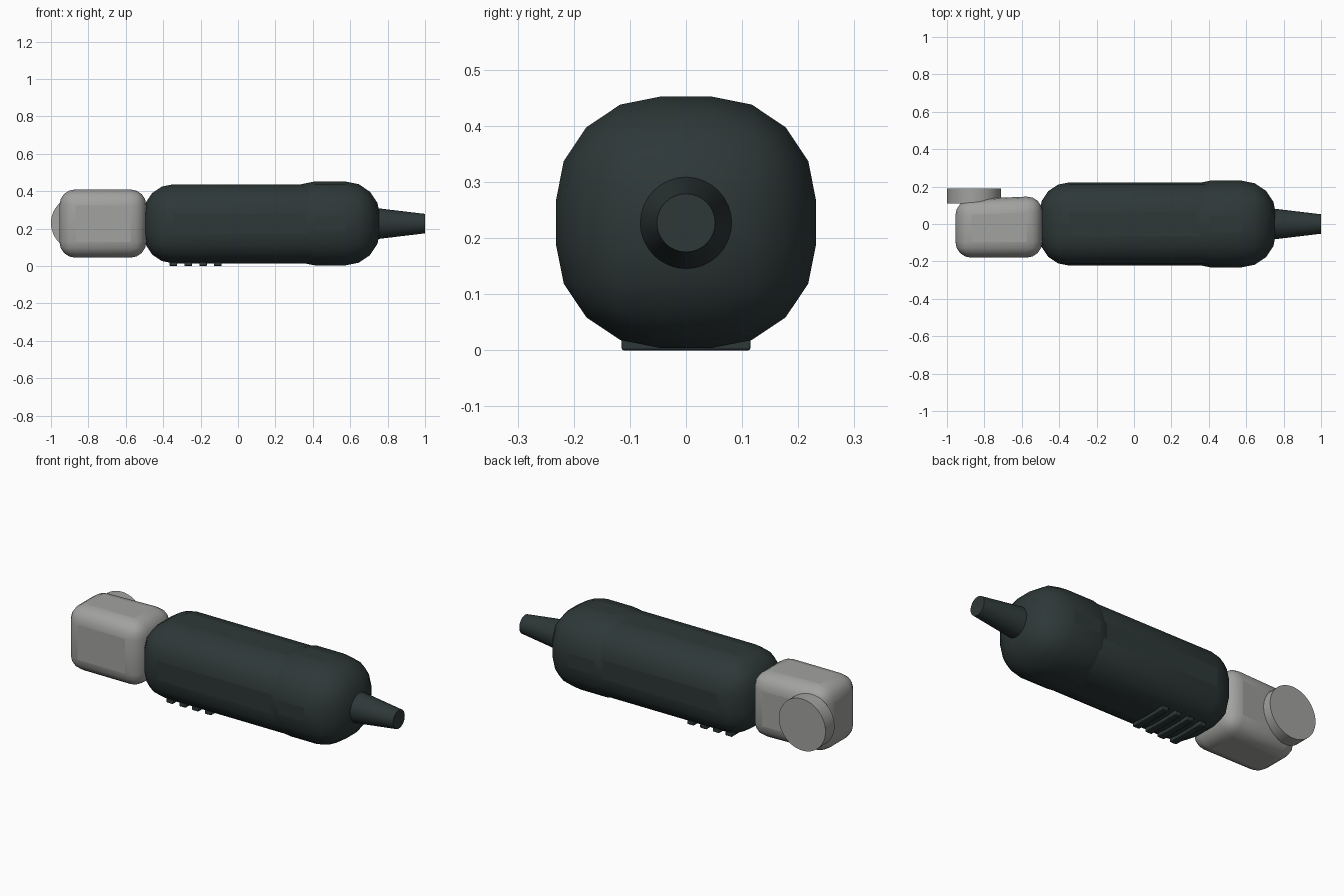
import bpy, math

cube = bpy.data.objects.get("Cube")
if cube:
    bpy.data.objects.remove(cube, do_unlink=True)


def make_material(name, color):
    m = bpy.data.materials.new(name)
    m.use_nodes = True
    m.diffuse_color = (*color, 1)
    m.node_tree.nodes["Principled BSDF"].inputs["Base Color"].default_value = (*color, 1)
    return m


dark = make_material("dark_green_grey", (0.027, 0.039, 0.039))
grey = make_material("light_grey", (0.36, 0.36, 0.35))


def finish(obj, name, mat, angle):
    obj.name = name
    obj.data.materials.append(mat)
    bpy.ops.object.shade_smooth_by_angle(angle=math.radians(angle))
    return obj


def rounded_box(name, low, high, radius, segments, mat):
    """Box between two corners, with all edges rounded."""
    center = [(a + b) / 2 for a, b in zip(low, high)]
    bpy.ops.mesh.primitive_cube_add(size=1, location=center)
    obj = bpy.context.object
    obj.scale = [b - a for a, b in zip(low, high)]
    bpy.ops.object.transform_apply(location=False, rotation=False, scale=True)
    bevel = obj.modifiers.new("rounding", "BEVEL")
    bevel.width = radius
    bevel.segments = segments
    bevel.limit_method = "NONE"
    return finish(obj, name, mat, 40)


# Handle: long grip with a slightly wider rear cap
rounded_box("grip", (-0.505, -0.222, 0.015), (0.58, 0.222, 0.437), 0.158, 4, dark)
rounded_box("rear_cap", (0.224, -0.232, 0.004), (0.76, 0.232, 0.452), 0.186, 4, dark)

# Grip ribs underneath
for i in range(4):
    x = -0.345 + i * 0.079
    rounded_box(f"grip_rib_{i + 1}", (x - 0.02, -0.115, 0), (x + 0.02, 0.115, 0.022),
                0.004, 2, dark)

# Gear head, slightly narrowed towards its outer back edge
head = rounded_box("head", (-0.955, -0.18, 0.045), (-0.49, 0.15, 0.41), 0.085, 4, grey)
for v in head.data.vertices:
    if v.co.x < 0 and v.co.y > 0:
        v.co.y -= 0.02

# Round disc on the back of the head
bpy.ops.mesh.primitive_cylinder_add(vertices=48, radius=0.145, depth=0.08,
                                    location=(-0.855, 0.15, 0.23),
                                    rotation=(math.pi / 2, 0, 0))
finish(bpy.context.object, "disc", grey, 30)

# Tapered cable sleeve
bpy.ops.mesh.primitive_cone_add(vertices=32, radius1=0.083, radius2=0.052, depth=0.26,
                                location=(0.87, 0, 0.227), rotation=(0, math.pi / 2, 0))
finish(bpy.context.object, "cable_sleeve", dark, 30)
